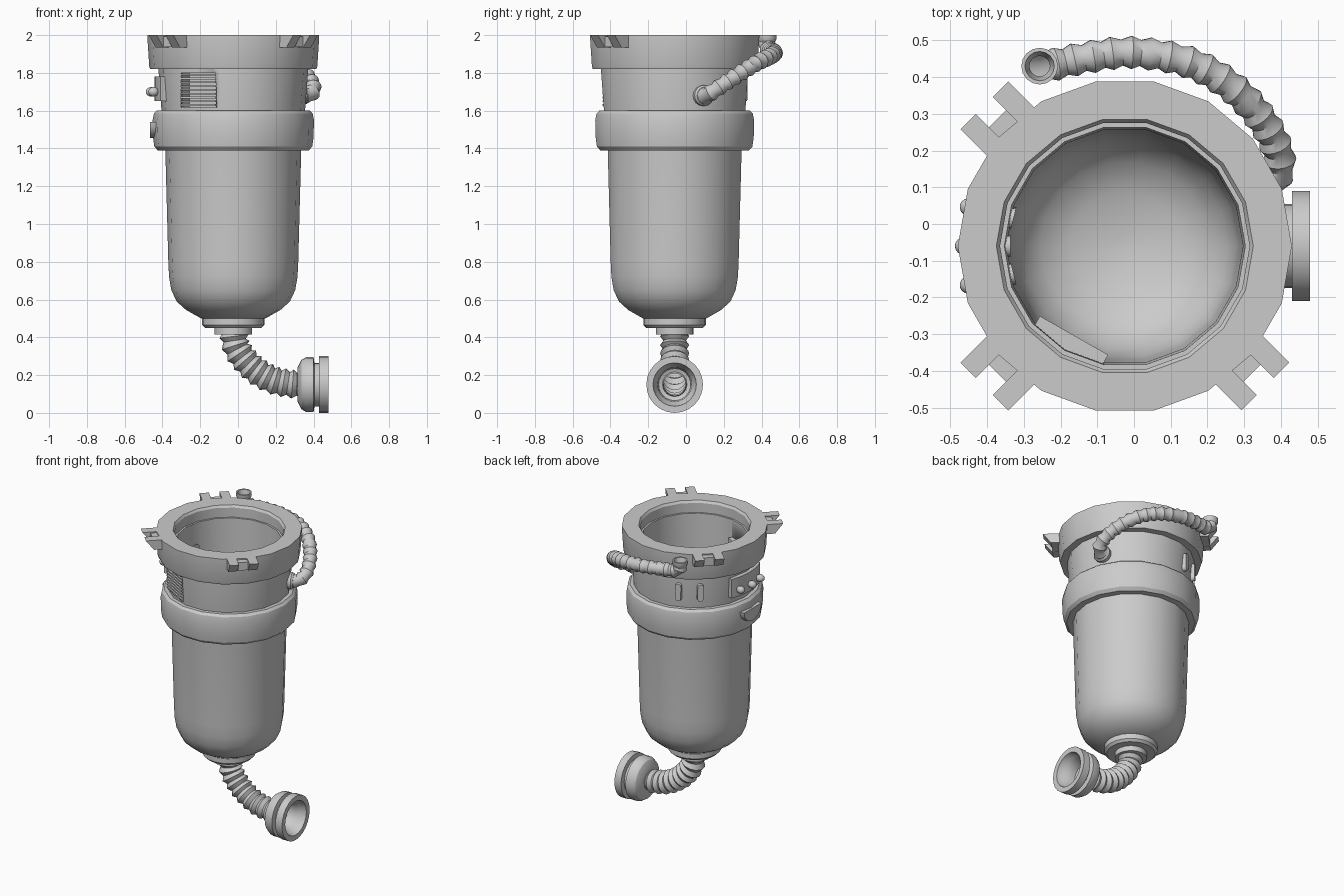
import bpy, bmesh
from math import pi, sin, cos, radians
from mathutils import Matrix, Vector

if "Cube" in bpy.data.objects:
    bpy.data.objects.remove(bpy.data.objects["Cube"])

CX, CY = -0.025, -0.06


def finish(name, bm, mat=None, angle=32):
    bmesh.ops.remove_doubles(bm, verts=bm.verts, dist=1e-5)
    if mat:
        bm.transform(mat)
    bmesh.ops.recalc_face_normals(bm, faces=bm.faces)
    me = bpy.data.meshes.new(name)
    bm.to_mesh(me)
    bm.free()
    ob = bpy.data.objects.new(name, me)
    bpy.context.collection.objects.link(ob)
    bpy.ops.object.select_all(action='DESELECT')
    ob.select_set(True)
    bpy.context.view_layer.objects.active = ob
    bpy.ops.object.shade_smooth_by_angle(angle=radians(angle))
    return ob


def skin(bm, rings, closed):
    n = len(rings[0])
    for i in range(len(rings) if closed else len(rings) - 1):
        a, b = rings[i], rings[(i + 1) % len(rings)]
        for j in range(n):
            k = (j + 1) % n
            bm.faces.new((a[j], a[k], b[k], b[j]))


def lathe(name, prof, mat, n=18, closed=True):
    bm = bmesh.new()
    rings = [[bm.verts.new((max(r, 1e-4) * cos(2 * pi * j / n), max(r, 1e-4) * sin(2 * pi * j / n), z))
              for j in range(n)] for r, z in prof]
    skin(bm, rings, closed)
    return finish(name, bm, mat)


def polar(az, r=0, z=0):
    return Matrix.Translation((CX, CY, 0)) @ Matrix.Rotation(radians(az), 4, 'Z') @ Matrix.Translation((r, 0, z))


def box(name, mat, size, open_front=False):
    bm = bmesh.new()
    bmesh.ops.create_cube(bm, size=1)
    bmesh.ops.scale(bm, vec=size, verts=bm.verts)
    if open_front:
        bmesh.ops.delete(bm, geom=[f for f in bm.faces if f.normal.x > 0.9], context='FACES')
    return finish(name, bm, mat)


def prism(name, low, high, z0, z1, mat):
    bm = bmesh.new()
    a = [bm.verts.new((x, y, z0)) for x, y in low]
    b = [bm.verts.new((x, y, z1)) for x, y in high]
    skin(bm, [a, b], False)
    bm.faces.new(a)
    bm.faces.new(b)
    return finish(name, bm, mat)


def spline(pts, steps=40):
    p = [Vector(q) for q in pts]
    p = [2 * p[0] - p[1]] + p + [2 * p[-1] - p[-2]]
    out = []
    for i in range(1, len(p) - 2):
        a, b, c, d = p[i - 1:i + 3]
        for s in range(steps):
            t = s / steps
            out.append(0.5 * (2 * b + (c - a) * t + (2 * a - 5 * b + 4 * c - d) * t * t
                              + (3 * b - a - 3 * c + d) * t ** 3))
    return out + [p[-2]]


def hose(name, pts, ribs, r_in, r_out, n=16):
    # resample the path evenly, then alternate wide and narrow rings
    path = spline(pts)
    dist = [0]
    for a, b in zip(path, path[1:]):
        dist.append(dist[-1] + (b - a).length)
    bm, rings, q, old = bmesh.new(), [], None, None
    for i in range(2 * ribs + 1):
        d = dist[-1] * i / (2 * ribs)
        k = min(range(len(dist)), key=lambda m: abs(dist[m] - d))
        tan = (path[min(k + 3, len(path) - 1)] - path[max(k - 3, 0)]).normalized()
        q = tan.to_track_quat('Z', 'Y') if q is None else old.rotation_difference(tan) @ q
        old = tan
        r = r_out if i % 2 else r_in
        rings.append([bm.verts.new(path[k] + q @ Vector((r * cos(2 * pi * j / n), r * sin(2 * pi * j / n), 0)))
                      for j in range(n)])
    skin(bm, rings, False)
    return finish(name, bm, angle=40)


axis = polar(0)

# Open canister with rounded bottom
body = lathe("canister_body", [
    (0, .5), (.17, .5), (.25, .545), (.30, .59), (.328, .65), (.34, .72), (.344, .8), (.36, 1.4),
    (.38, 1.6), (.395, 1.8), (.395, 1.92), (.328, 1.92), (.322, 1.6), (.32, 1.4), (.312, .8),
    (.305, .72), (.28, .65), (.23, .59), (.15, .55), (.03, .53), (0, .53)], axis, closed=False)
lathe("middle_band", [(.35, 1.39), (.40, 1.39), (.418, 1.41), (.425, 1.46), (.427, 1.55),
                      (.42, 1.585), (.405, 1.6), (.37, 1.6)], axis)
lathe("top_ring", [(.39, 1.82), (.44, 1.82), (.445, 1.835), (.455, 1.99), (.455, 2.0), (.35, 2.0),
                   (.34, 1.985), (.34, 1.91), (.36, 1.9)], axis)

# Louvred vent let into the wall
VENT = 240.4
cut = box("vent_cutter", polar(VENT, .37, 1.71), (.18, .21, .18))
mod = body.modifiers.new("vent", 'BOOLEAN')
mod.object, mod.operation, mod.solver = cut, 'DIFFERENCE', 'EXACT'
bpy.context.view_layer.objects.active = body
bpy.ops.object.modifier_apply(modifier="vent")
bpy.data.objects.remove(cut)
box("vent_housing", polar(VENT, .327, 1.71), (.094, .214, .184), True)
for i in range(9):
    box("vent_slat", polar(VENT, .364, 1.63 + .02 * i), (.03, .212, .009))

# Clamp lugs on the top ring
for az in (135, 225, 315):
    for s in (-1, 1):
        t0, t1 = s * .033, s * .092
        prism("clamp_lug", [(.43, t0), (.49, t0), (.49, t1), (.43, t1)],
              [(.43, t0), (.541, t0), (.541, t1), (.43, t1)], 1.935, 2.0, axis @ Matrix.Rotation(radians(az), 4, 'Z'))
    box("clamp_bridge", polar(az, .455, 1.965), (.07, .13, .055))

# Control panel with knobs, and their inner mounts
arc = [radians(158 + 4.4 * i) for i in range(11)]
pts = [(.416 * cos(a), .416 * sin(a)) for a in arc] + [(.37 * cos(a), .37 * sin(a)) for a in reversed(arc)]
prism("control_panel", pts, pts, 1.65, 1.78, axis)


def ball(name, mat, scale):
    bm = bmesh.new()
    bmesh.ops.create_uvsphere(bm, u_segments=16, v_segments=10, radius=1)
    bmesh.ops.scale(bm, vec=scale, verts=bm.verts)
    finish(name, bm, mat, 40)


def pill(name, mat, w, h, depth):
    # upright rounded slot shape facing outward
    out = [(w * cos(a), (h if a < pi else -h) + w * sin(a))
           for a in [pi * i / 8 for i in range(8)] + [pi + 1e-6 + pi * i / 8 for i in range(8)]]
    prism(name, out, [(x * .8, y * .93) for x, y in out], 0, depth, mat @ facing)


facing = Matrix(((0, 0, 1, 0), (1, 0, 0, 0), (0, 1, 0, 0), (0, 0, 0, 1)))
for az in (166, 180, 194):
    ball("knob", polar(az, .435, 1.70), (.028, .025, .025))
    pill("knob_mount", polar(az, .312, 1.71), .03, .04, .02)
for az in (110, 130):
    pill("side_pill", polar(az, .37, 1.71), .023, .04, .035)

# Half-round pull on the band
half = [(.1 * cos(pi * i / 10), -.09 * sin(pi * i / 10)) for i in range(11)]
prism("band_pull", half, [(x * .93, y * .93) for x, y in half], .38, .44, polar(180, 0, 1.54) @ facing)

# Drain flange, hose and coupling
lathe("drain_flange", [(0, .51), (.165, .51), (.165, .465), (.15, .45), (.1, .45), (.1, .415),
                       (0, .415)], axis, 24, False)
hose("drain_hose", [(-.025, CY, .43), (-.005, CY, .34), (.07, CY, .245), (.17, CY, .18), (.27, CY, .155),
                    (.36, CY, .15)], 11, .06, .077)
lathe("drain_coupling", [(.06, .315), (.09, .315), (.13, .335), (.145, .36), (.145, .40), (.115, .405),
                         (.115, .43), (.15, .43), (.15, .48), (.115, .48), (.105, .44), (.09, .42), (.085, .36),
                         (.06, .35)],
      Matrix.Translation((0, CY, .15)) @ Matrix.Rotation(pi / 2, 4, 'Y'), 24)

# Upper hose wrapping round the back, with socket and cup
hose("side_hose", [(.33, .09, 1.675), (.385, .125, 1.69), (.395, .185, 1.73), (.355, .275, 1.79), (.27, .37, 1.85),
                   (.15, .44, 1.885), (0, .467, 1.905), (-.12, .455, 1.915), (-.215, .435, 1.922),
                   (-.252, .43, 1.945), (-.257, .43, 1.975)], 19, .036, .046)
lathe("hose_socket", [(0, .36), (.055, .36), (.055, .40), (.046, .412), (0, .412)],
      polar(23, 0, 1.68) @ Matrix.Rotation(pi / 2, 4, 'Y'), 16, False)
lathe("hose_cup", [(.035, 1.945), (.042, 1.965), (.05, 1.98), (.05, 2.0), (.04, 2.0), (.033, 1.97), (.028, 1.945)],
      Matrix.Translation((-.257, .43, 0)), 16)
